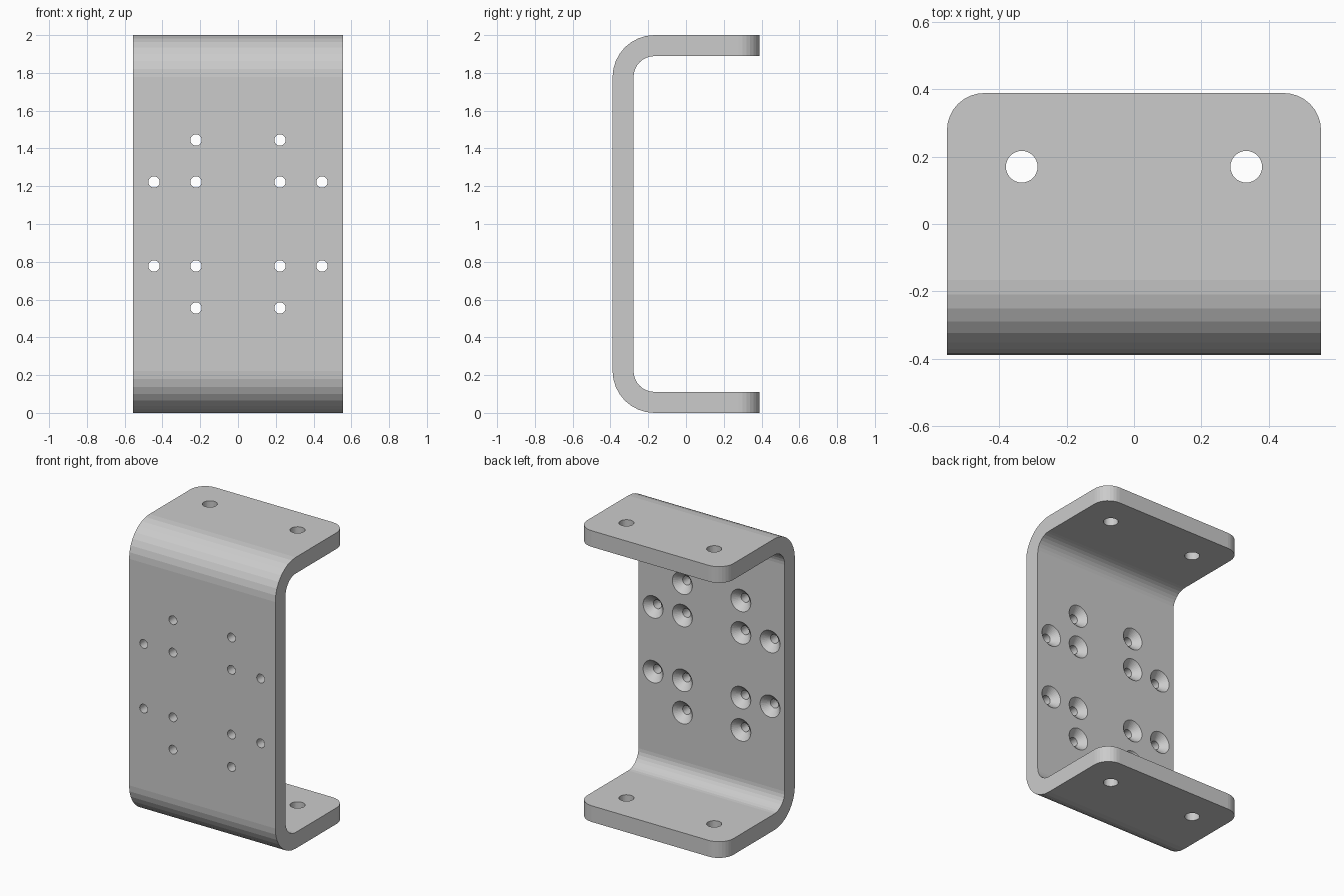
import bpy, bmesh
from math import sin, cos, pi
from mathutils import Vector

if "Cube" in bpy.data.objects:
    bpy.data.objects.remove(bpy.data.objects["Cube"])

U = 1 / 9                       # plate thickness and layout grid
W, D, H = 5 * U, 3.5 * U, 2.0   # half width, half depth, height
R_OUT, R_IN, SEG = 2 * U, U, 8


def arc(cy, cz, r, a0, a1):
    return [(cy + r * cos(a0 + (a1 - a0) * i / SEG),
             cz + r * sin(a0 + (a1 - a0) * i / SEG)) for i in range(SEG + 1)]


def finish(name, bm):
    bmesh.ops.recalc_face_normals(bm, faces=bm.faces)
    mesh = bpy.data.meshes.new(name)
    bm.to_mesh(mesh)
    bm.free()
    ob = bpy.data.objects.new(name, mesh)
    bpy.context.collection.objects.link(ob)
    return ob


def lathe(bm, centre, axis, side, rings, n=32):
    """Closed turned solid; rings are (offset along axis, radius)."""
    up = axis.cross(side)
    loops = [[bm.verts.new(centre + axis * o + side * (r * cos(2 * pi * i / n))
                           + up * (r * sin(2 * pi * i / n))) for i in range(n)]
             for o, r in rings]
    for a, b in zip(loops, loops[1:]):
        for i in range(n):
            j = (i + 1) % n
            bm.faces.new((a[i], a[j], b[j], b[i]))
    bm.faces.new(loops[0][::-1])
    bm.faces.new(loops[-1])


# Bent plate: C profile in the YZ plane, extruded along x
cy = -D + R_OUT
profile = ([(D, 0)] + arc(cy, R_OUT, R_OUT, -pi / 2, -pi)
           + arc(cy, H - R_OUT, R_OUT, pi, pi / 2) + [(D, H), (D, H - U)]
           + arc(cy, H - R_OUT, R_IN, pi / 2, pi)
           + arc(cy, R_OUT, R_IN, -pi, -pi / 2) + [(D, U)])
bm = bmesh.new()
face = bm.faces.new([bm.verts.new((-W, y, z)) for y, z in profile])
ext = bmesh.ops.extrude_face_region(bm, geom=[face])
bmesh.ops.translate(bm, vec=(2 * W, 0, 0),
                    verts=[v for v in ext["geom"] if isinstance(v, bmesh.types.BMVert)])

# Rounded flange corners
corners = [e for e in bm.edges
           if all(abs(v.co.y - D) < 1e-4 for v in e.verts)
           and abs(e.verts[0].co.x - e.verts[1].co.x) < 1e-4]
bmesh.ops.bevel(bm, geom=corners, offset=U, offset_type='OFFSET',
                segments=8, profile=0.5, affect='EDGES')
bracket = finish("mounting_bracket", bm)

# Hole cutters: plain holes in flanges, countersunk holes in the web
X, Y, Z = Vector((1, 0, 0)), Vector((0, 1, 0)), Vector((0, 0, 1))
bm = bmesh.new()
for sx in (-1, 1):
    for z in (U / 2, H - U / 2):
        lathe(bm, Vector((sx * 3 * U, 0.17, z)), Z, X, [(-0.1, 0.047), (0.1, 0.047)])
    for sz in (-1, 1):
        for gx, gz in ((2, 2), (4, 2), (2, 4)):
            lathe(bm, Vector((sx * gx * U, -D + U, H / 2 + sz * gz * U)), Y, X,
                  [(-0.2, 0.03), (-0.046, 0.03), (0.01, 0.086)])
cutter = finish("hole_cutter", bm)
cutter.hide_render = True

# Cut the holes and keep the result
mod = bracket.modifiers.new("holes", 'BOOLEAN')
mod.operation, mod.solver, mod.object = 'DIFFERENCE', 'EXACT', cutter
bpy.context.view_layer.objects.active = bracket
bracket.select_set(True)
bpy.ops.object.modifier_apply(modifier=mod.name)
bpy.data.objects.remove(cutter)
